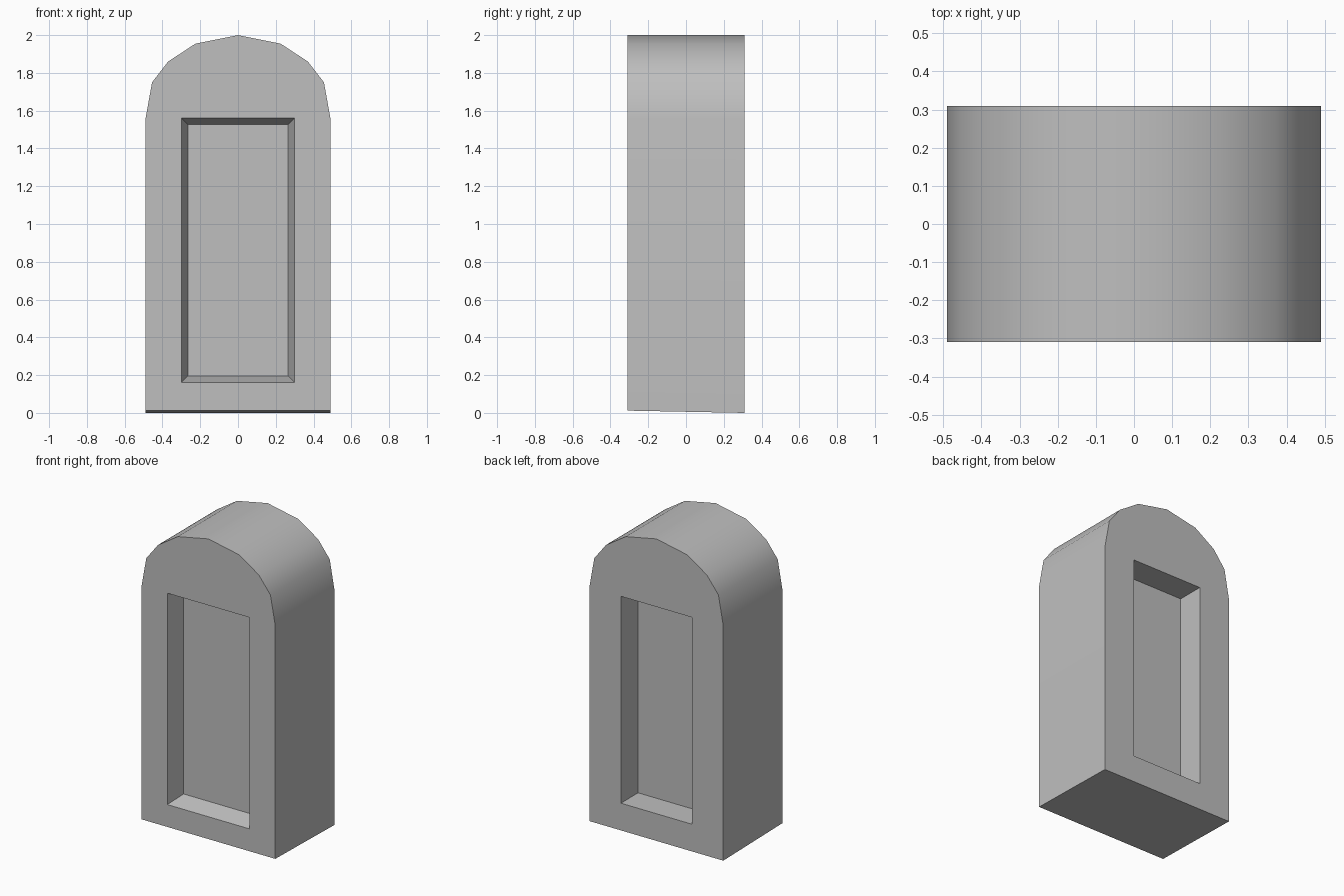
import bpy
import bmesh
from math import radians

HALF_DEPTH = 0.31

if "Cube" in bpy.data.objects:
    bpy.data.objects.remove(bpy.data.objects["Cube"], do_unlink=True)

stone = bpy.data.materials.new("grey_stone")
stone.use_nodes = True
colour = (0.52, 0.52, 0.52, 1)
stone.diffuse_color = colour
stone.node_tree.nodes["Principled BSDF"].inputs["Base Color"].default_value = colour


def loft(name, near, far, y_near, y_far):
    """Closed solid between two matching x-z outlines."""
    bm = bmesh.new()
    a = [bm.verts.new((x, y_near, z)) for x, z in near]
    b = [bm.verts.new((x, y_far, z)) for x, z in far]
    bm.faces.new(a)
    bm.faces.new(b[::-1])
    for i in range(len(a)):
        j = (i + 1) % len(a)
        bm.faces.new((a[i], b[i], b[j], a[j]))
    bmesh.ops.recalc_face_normals(bm, faces=bm.faces)
    mesh = bpy.data.meshes.new(name)
    bm.to_mesh(mesh)
    bm.free()
    mesh.materials.append(stone)
    obj = bpy.data.objects.new(name, mesh)
    bpy.context.collection.objects.link(obj)
    return obj


def rectangle(half, low, high):
    return [(-half, low), (half, low), (half, high), (-half, high)]


# Arched block, mirrored from its right-hand outline
def arch(base):
    side = [(0.49, base), (0.49, 1.555), (0.455, 1.75), (0.37, 1.86), (0.225, 1.955)]
    return side + [(0, 2)] + [(-x, z) for x, z in reversed(side)]


block = loft("arched_block", arch(0.012), arch(0), -HALF_DEPTH, HALF_DEPTH)


# Sunken panels on both faces; the cutter starts just outside the face
def cut_recess(name, side, half, low, high, taper, depth):
    over = 0.05
    flare = taper * over / depth
    outer = rectangle(half + flare, low - flare, high + flare)
    inner = rectangle(half - taper, low + taper, high - taper)
    cutter = loft(name, outer, inner, side * (HALF_DEPTH + over), side * (HALF_DEPTH - depth))
    cutter.hide_render = True
    mod = block.modifiers.new(name, "BOOLEAN")
    mod.operation = "DIFFERENCE"
    mod.solver = "EXACT"
    mod.object = cutter
    bpy.context.view_layer.objects.active = block
    bpy.ops.object.modifier_apply(modifier=mod.name)
    bpy.data.objects.remove(cutter, do_unlink=True)


cut_recess("front_recess", -1, 0.30, 0.16, 1.56, 0.034, 0.12)
cut_recess("back_recess", 1, 0.26, 0.18, 1.55, 0, 0.18)

# Smooth arch, crisp edges elsewhere
bpy.ops.object.select_all(action="DESELECT")
block.select_set(True)
bpy.context.view_layer.objects.active = block
bpy.ops.object.shade_smooth_by_angle(angle=radians(35))
